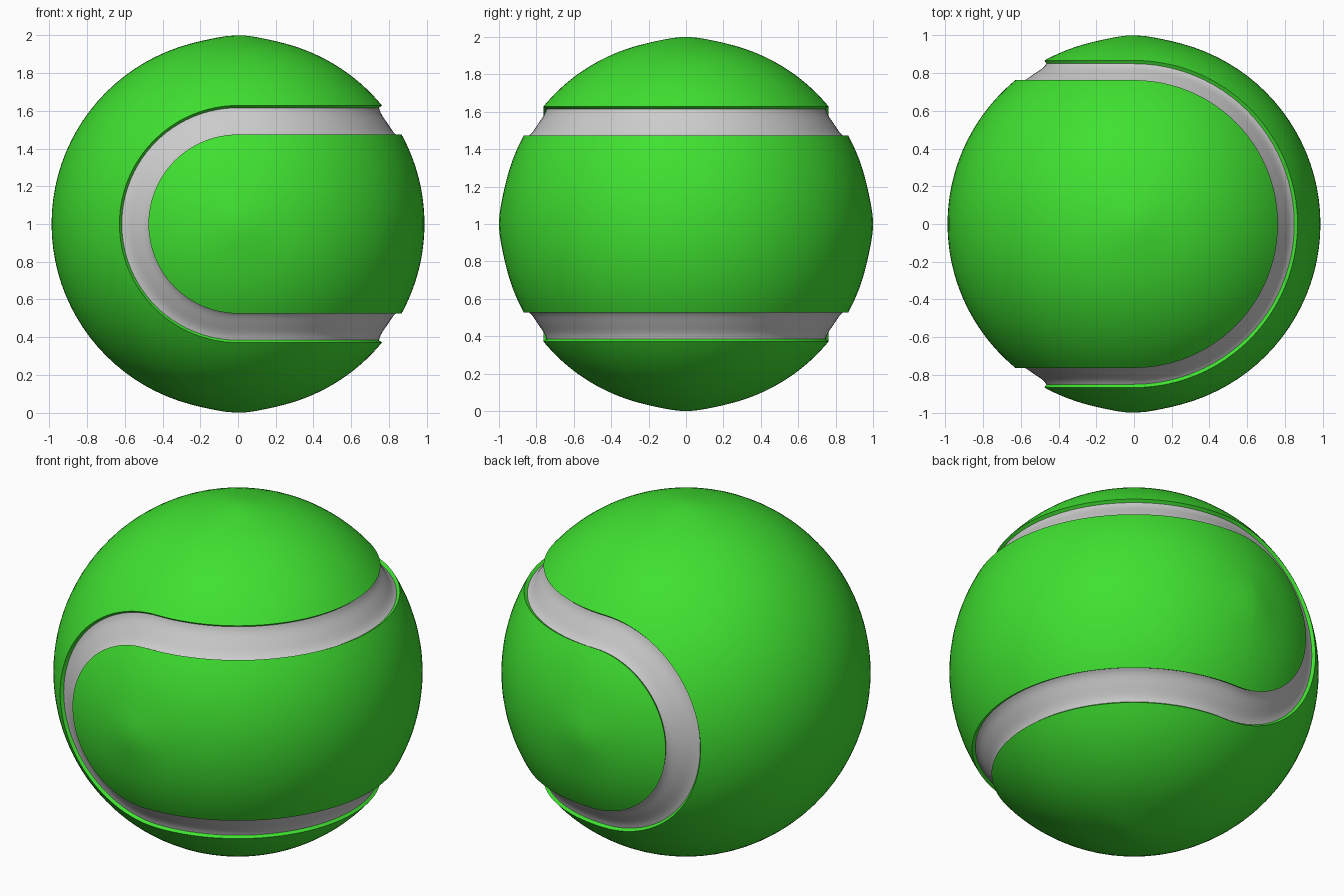
import bpy, bmesh
from math import sin, cos, pi, asin, sqrt, exp
from mathutils import Vector

if "Cube" in bpy.data.objects:
    bpy.data.objects.remove(bpy.data.objects["Cube"])

N = 48                       # steps per quarter of a seam loop
BALL, FLOOR, LIP = 0.988, 0.955, 0.968
R_IN, R_OUT = 0.48, 0.636    # seam edges as distance from the seam's spine
POLES = [Vector(p) for p in ((0, 1, 0), (0, -1, 0), (0, 0, 1), (0, 0, -1))]


def seam_loop(r):
    """Closed tennis-ball curve on the unit sphere at seam offset r."""
    R = sqrt(max(0.0, 1 - r * r))
    steps = [pi * k / N for k in range(N)]
    pts = [Vector((R * sin(a), R * cos(a), r)) for a in steps]            # upper arc
    pts += [Vector((-r * sin(a), -R, r * cos(a))) for a in steps]         # front bend
    pts += [Vector((R * sin(a), -R * cos(a), -r)) for a in steps]         # lower arc
    pts += [Vector((-r * sin(a), R, -r * cos(a))) for a in steps]         # back bend
    return pts


def skin_radius(p):
    """Ball radius with the slight peaks at the panel poles."""
    return BALL + 0.012 * max(exp(-((p - q).length / 0.13) ** 2) for q in POLES)


def shell(name, profile, material=None):
    """Skin the loops of a profile of (offset, radius); radius None = ball skin."""
    bm = bmesh.new()
    rings = [[bm.verts.new(p * (rad or skin_radius(p)) + Vector((0, 0, 1)))
              for p in seam_loop(r)] for r, rad in profile]
    for a, b in zip(rings, rings[1:]):
        for j in range(len(a)):
            k = (j + 1) % len(a)
            bm.faces.new((a[j], b[j], b[k], a[k]))
    bmesh.ops.remove_doubles(bm, verts=bm.verts, dist=1e-5)
    mesh = bpy.data.meshes.new(name)
    bm.to_mesh(mesh)
    bm.free()
    obj = bpy.data.objects.new(name, mesh)
    bpy.context.collection.objects.link(obj)
    if material:
        mesh.materials.append(material)
    bpy.ops.object.select_all(action='DESELECT')
    obj.select_set(True)
    bpy.context.view_layer.objects.active = obj
    bpy.ops.object.shade_smooth_by_angle(angle=pi / 6)
    return obj


def spread(r0, r1, n):
    """Offsets spaced evenly by angle."""
    a, b = asin(r0), asin(r1)
    return [sin(a + (b - a) * i / n) for i in range(n + 1)]


green = bpy.data.materials.new("felt_green")
green.diffuse_color = (0.05, 0.75, 0.03, 1)
green.use_nodes = True
green.node_tree.nodes["Principled BSDF"].inputs["Base Color"].default_value = green.diffuse_color

# Two felt panels, each with a wall dropping into the groove
shell("inner_panel", [(r, None) for r in spread(0, R_IN, 14)] + [(R_IN, LIP)], green)
shell("outer_panel", [(R_OUT, LIP)] + [(r, None) for r in spread(R_OUT, 1, 24)], green)

# Concave seam channel between the panels
channel = []
for i in range(15):
    t = i / 14
    channel.append((R_IN + (R_OUT - R_IN) * t, FLOOR + (LIP - FLOOR) * (2 * t - 1) ** 4))
shell("seam", channel)
